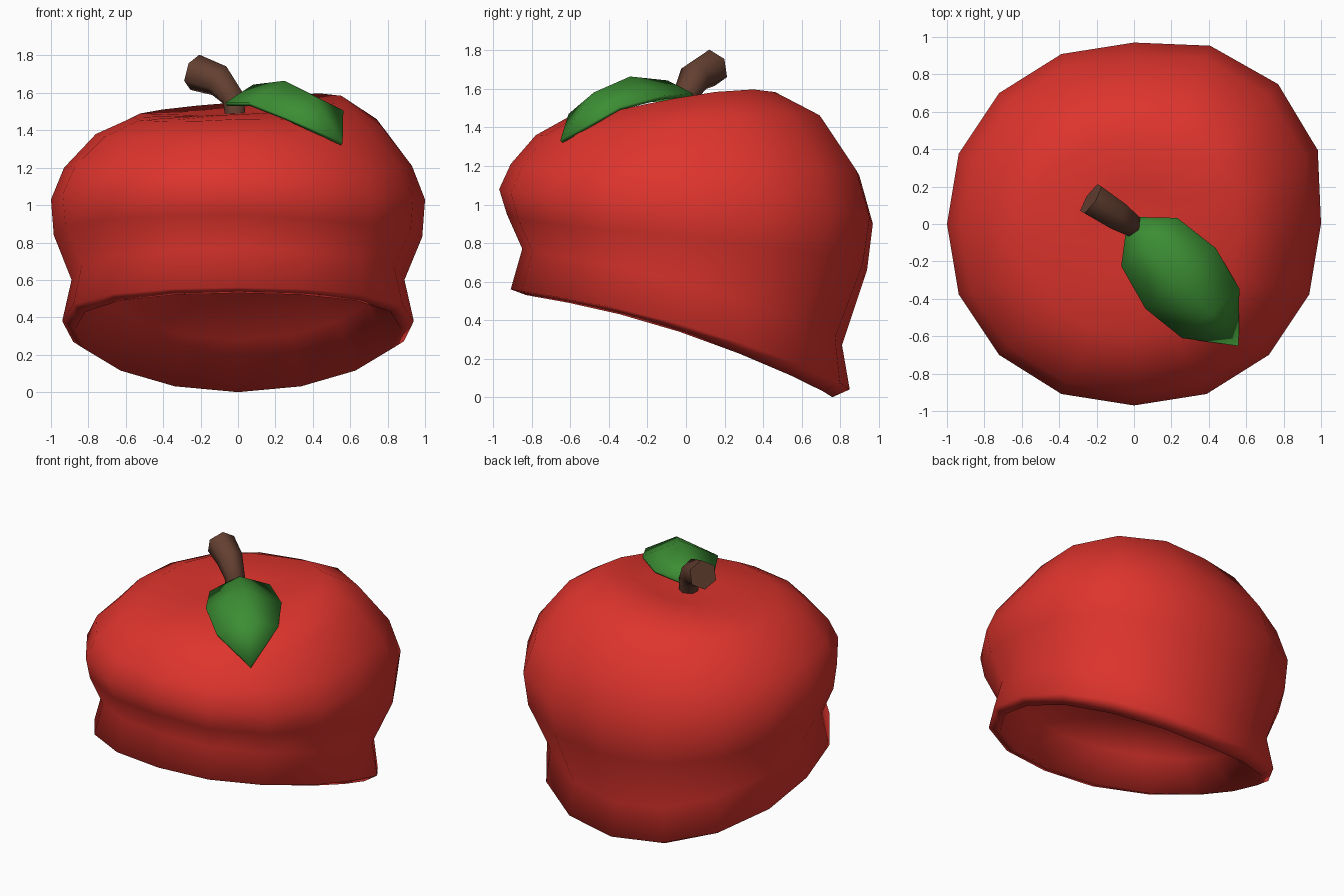
import bpy, bmesh, math
from mathutils import Vector

default = bpy.data.objects.get("Cube")
if default:
    bpy.data.objects.remove(default, do_unlink=True)


def material(name, rgb):
    m = bpy.data.materials.new(name)
    m.use_nodes = True
    m.diffuse_color = (*rgb, 1)
    m.node_tree.nodes["Principled BSDF"].inputs["Base Color"].default_value = (*rgb, 1)
    return m


def finish(bm, name, mat, angle):
    """Turn a bmesh into a shaded object with one material."""
    mesh = bpy.data.meshes.new(name)
    bm.to_mesh(mesh)
    bm.free()
    obj = bpy.data.objects.new(name, mesh)
    bpy.context.collection.objects.link(obj)
    mesh.materials.append(mat)
    bpy.ops.object.select_all(action='DESELECT')
    obj.select_set(True)
    bpy.context.view_layer.objects.active = obj
    bpy.ops.object.shade_smooth_by_angle(angle=math.radians(angle))
    return obj


def loft(rings):
    """Skin a list of point rings and cap both ends with fans."""
    bm = bmesh.new()
    loops = [[bm.verts.new(p) for p in ring] for ring in rings]
    n = len(loops[0])
    for a, b in zip(loops, loops[1:]):
        for i in range(n):
            j = (i + 1) % n
            bm.faces.new((a[i], a[j], b[j], b[i]))
    for loop in (loops[0], loops[-1]):
        centre = bm.verts.new(sum((v.co for v in loop), Vector()) / n)
        for i in range(n):
            bm.faces.new((loop[i], loop[(i + 1) % n], centre))
    bmesh.ops.recalc_face_normals(bm, faces=bm.faces[:])
    return bm


def tilted_ring(front, back, left_z, right_z, half_width, bulge, sides=16):
    """Ring through a front and a back (y, z) and two side heights, slightly
    squared; bulge swells and lifts it toward the back left."""
    mid_y, mid_z = (front[0] + back[0]) / 2, (front[1] + back[1]) / 2
    points = []
    for i in range(sides):
        a = math.tau * i / sides
        c, s = math.cos(a), math.sin(a)
        twist = math.sin(2 * a)
        grow = 1 + 0.02 * abs(twist)
        if c > 0 and s > 0:
            grow += bulge * twist
        y = mid_y + s * grow * (back[0] - front[0]) / 2
        z = mid_z + s * (back[1] - front[1]) / 2 + c * (left_z - right_z) / 2
        z += c * c * ((left_z + right_z) / 2 - mid_z)
        if c > 0:
            z += 0.4 * bulge * twist
        points.append(Vector((half_width * c * grow, y, z)))
    return points


red = material("apple red", (0.73, 0.034, 0.026))
green = material("leaf green", (0.045, 0.27, 0.034))
brown = material("stem brown", (0.125, 0.05, 0.03))

# Hat: domed hollow, rolled rim, pinched neck, round crown and top dimple
hat = loft([tilted_ring(*r) for r in (
    ((-0.46, 0.84), (0.27, 0.56), 0.74, 0.74, 0.4, 0),
    ((-0.72, 0.74), (0.54, 0.28), 0.57, 0.57, 0.74, 0),
    ((-0.83, 0.53), (0.76, 0), 0.34, 0.34, 0.87, 0),
    ((-0.91, 0.56), (0.85, 0.04), 0.38, 0.38, 0.94, 0.01),
    ((-0.85, 0.77), (0.81, 0.27), 0.6, 0.6, 0.89, 0.03),
    ((-0.93, 0.95), (0.94, 0.66), 0.83, 0.84, 0.985, 0.06),
    ((-0.97, 1.08), (0.97, 0.9), 1.03, 1.03, 1.0, 0.07),
    ((-0.91, 1.21), (0.9, 1.15), 1.21, 1.2, 0.93, 0.07),
    ((-0.78, 1.36), (0.71, 1.44), 1.43, 1.38, 0.76, 0.06),
    ((-0.6, 1.46), (0.47, 1.55), 1.55, 1.47, 0.56, 0.075),
    ((-0.25, 1.485), (0.2, 1.5), 1.5, 1.48, 0.22, 0),
)])
finish(hat, "apple_hat", red, 180)

# Stem: six-sided bent tube that widens to a cut tip
path = [Vector(p) for p in ((-0.01, -0.01, 1.44), (-0.025, 0, 1.57),
                            (-0.1, 0.05, 1.665), (-0.23, 0.135, 1.71))]
rings = []
for k, (p, radius) in enumerate(zip(path, (0.06, 0.067, 0.088, 0.098))):
    along = (path[min(k + 1, 3)] - path[max(k - 1, 0)]).normalized()
    u = along.cross(Vector((0.5, 0.86, 0))).normalized()
    v = along.cross(u)
    rings.append([p + radius * (u * math.cos(t) + v * math.sin(t))
                  for t in (math.tau * i / 6 for i in range(6))])
finish(loft(rings), "stem", brown, 70)

# Leaf: arched midrib with drooping edges, running forward and to the left
along = Vector((0.652, -0.758, 0))
across = Vector((0.758, 0.652, 0))
bm = bmesh.new()
rows = []
for t, w, heights in ((0, 0.04, (1.54, 1.56, 1.54)),
                      (0.13, 0.19, (1.53, 1.625, 1.56)),
                      (0.38, 0.24, (1.53, 1.645, 1.545)),
                      (0.62, 0.195, (1.455, 1.565, 1.49))):
    rows.append([bm.verts.new(along * t + across * w * s + Vector((0, 0, z)))
                 for s, z in zip((-1, 0, 1), heights)])
for a, b in zip(rows, rows[1:]):
    for i in (0, 1):
        bm.faces.new((a[i], b[i], b[i + 1], a[i + 1]))
tip = bm.verts.new(along * 0.845 + Vector((0, 0, 1.32)))
for i in (0, 1):
    bm.faces.new((rows[-1][i], tip, rows[-1][i + 1]))
leaf = finish(bm, "leaf", green, 55)
solid = leaf.modifiers.new("thickness", 'SOLIDIFY')
solid.thickness = 0.02
solid.offset = 1
